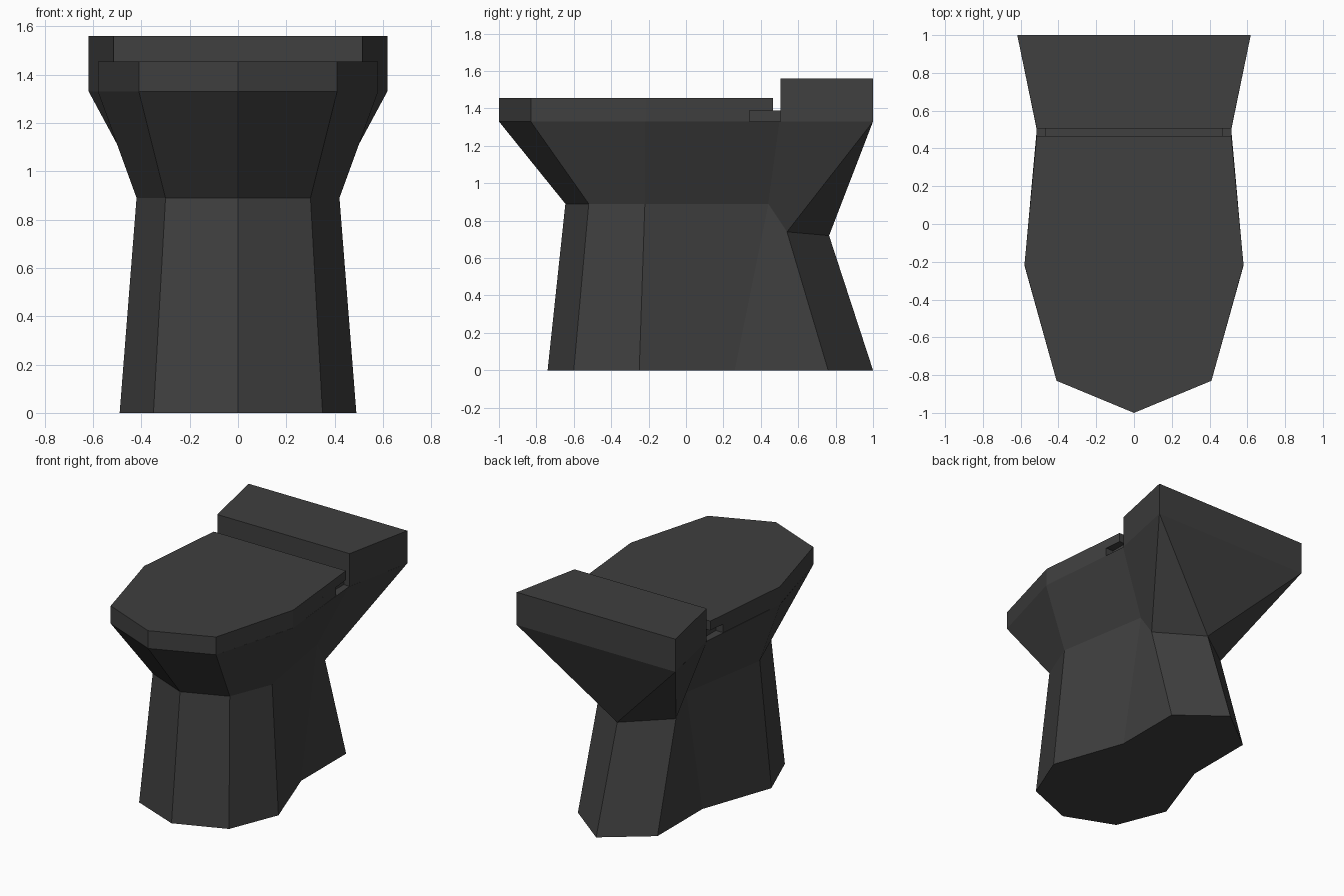
import bpy
import bmesh

cube = bpy.data.objects.get("Cube")
if cube:
    bpy.data.objects.remove(cube, do_unlink=True)

GREY = (0.05, 0.05, 0.05, 1.0)
mat = bpy.data.materials.new("dark_grey")
mat.use_nodes = True
mat.diffuse_color = GREY
bsdf = next(n for n in mat.node_tree.nodes if n.type == "BSDF_PRINCIPLED")
bsdf.inputs["Base Color"].default_value = GREY
bsdf.inputs["Roughness"].default_value = 0.8


def flat(outline, z):
    """Lift a half outline to one height."""
    return [(x, y, z) for x, y in outline]


def loft(name, half_rings, folds=()):
    """Mirror half rings (+x side, front to back) and skin them into a solid.
    Folds are pairs of (ring, index) to join by an edge."""
    bm = bmesh.new()
    rings = []
    for half in half_rings:
        full = half + [(-x, y, z) for x, y, z in reversed(half) if x > 0]
        rings.append([bm.verts.new(p) for p in full])
    for low, up in zip(rings, rings[1:]):
        n = len(low)
        for i in range(n):
            j = (i + 1) % n
            bm.faces.new((low[i], low[j], up[j], up[i]))
    bm.faces.new(rings[0][::-1])
    bm.faces.new(rings[-1])
    for (r, i), (s, j) in folds:
        bmesh.ops.connect_verts(bm, verts=[rings[r][i], rings[s][j]])
    bmesh.ops.remove_doubles(bm, verts=bm.verts[:], dist=0.0005)
    bmesh.ops.recalc_face_normals(bm, faces=bm.faces[:])
    mesh = bpy.data.meshes.new(name)
    bm.to_mesh(mesh)
    bm.free()
    mesh.materials.append(mat)
    obj = bpy.data.objects.new(name, mesh)
    bpy.context.collection.objects.link(obj)
    return obj


RIM, STEP, LID_TOP, TANK_TOP = 1.33, 1.39, 1.455, 1.56

# Pedestal and bowl: foot, waist and rim, with creases up to the back corners
foot = flat([(0, -0.74), (0.35, -0.60), (0.49, -0.25),
             (0.31, 0.26), (0.31, 0.76), (0, 1.0)], 0)
waist = flat([(0, -0.645), (0.30, -0.52), (0.42, -0.22), (0.31, 0.44)], 0.89)
waist += [(0.30, 0.54, 0.74), (0, 0.765, 0.72)]
rim = flat([(0, -1.0), (0.41, -0.83), (0.58, -0.22),
            (0.515, 0.5), (0.618, 1.0), (0, 1.0)], RIM)
loft("pedestal_and_bowl", [foot, waist, rim],
     folds=[((1, 5), (2, 4)), ((1, 5), (2, 6))])

# Tank at the back
tank = [(0.515, 0.505), (0.618, 1.0)]
loft("tank", [flat(tank, RIM), flat(tank, TANK_TOP)])

# Seat lid, with a step cut under its back edge
front = [(0, -1.0), (0.41, -0.83), (0.58, -0.215)]
short = front + [(0.527, 0.34)]
long = front + [(0.515, 0.465)]
loft("seat_lid", [flat(short, RIM), flat(short, STEP),
                  flat(long, STEP), flat(long, LID_TOP)])

# Hinge block in the step between lid and tank
hinge = [(0.47, 0.34), (0.47, 0.505)]
loft("hinge", [flat(hinge, RIM), flat(hinge, STEP - 0.002)])
